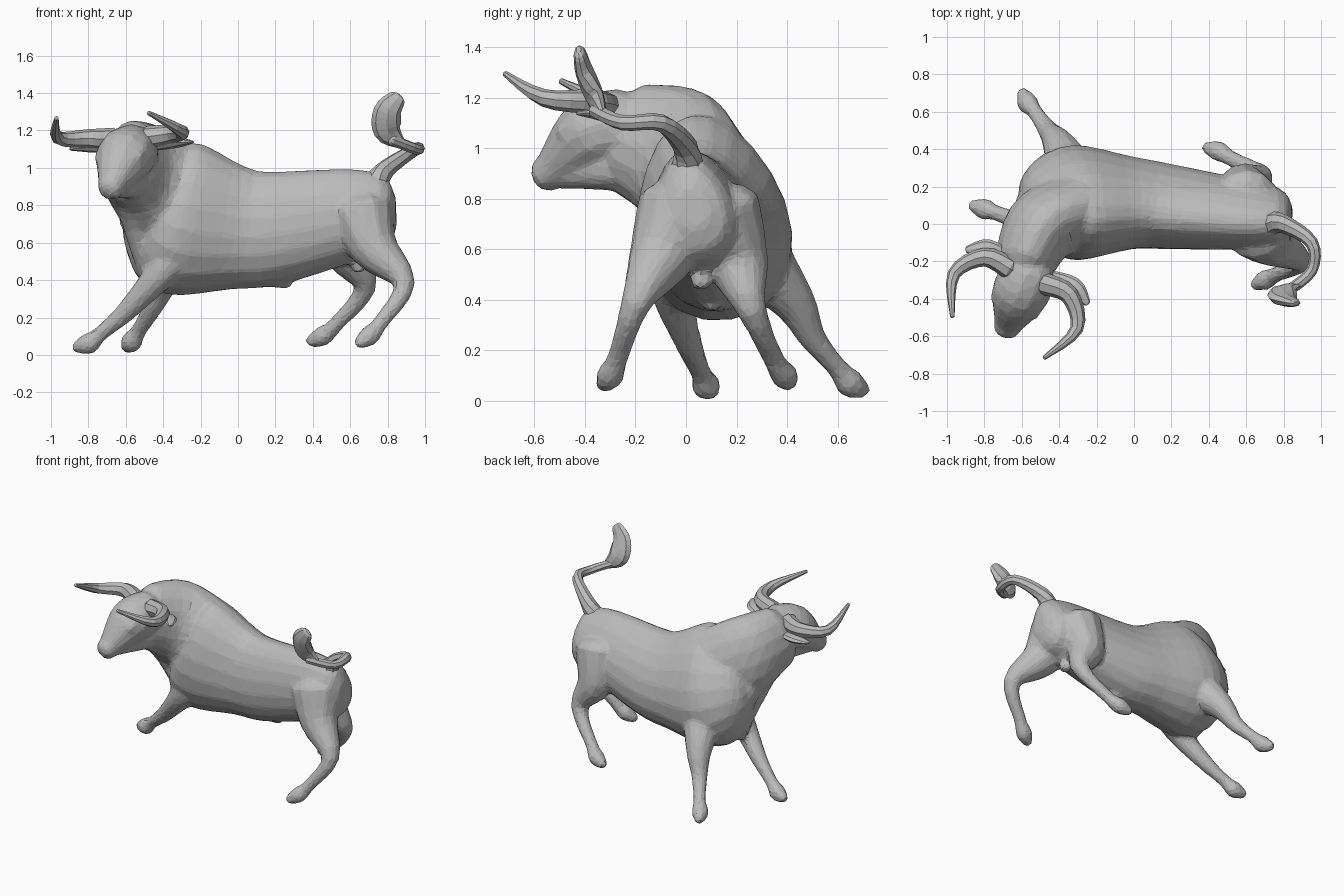
import bpy
import bmesh
import math
from mathutils import Matrix, Vector

cube = bpy.data.objects.get("Cube")
if cube:
    bpy.data.objects.remove(cube, do_unlink=True)

GREY = (.5, .5, .5, 1)
hide = bpy.data.materials.new("grey hide")
hide.use_nodes = True
hide.diffuse_color = GREY
hide.node_tree.nodes["Principled BSDF"].inputs["Base Color"].default_value = GREY

ACROSS = Vector((0, 1, 0))
UPRIGHT = Vector((0, 0, 1))
WORLD = Matrix.Identity(4)
# The head is turned towards its own right and rolled a little
HEAD = (Matrix.Translation((-.57, -.28, 1.1))
        @ Matrix.Rotation(math.radians(-24), 4, 'Z')
        @ Matrix.Rotation(math.radians(-3), 4, 'Y'))


def smooth_path(rows, steps):
    """Hermite spline through position and radius together."""
    padded = [rows[0], *rows, rows[-1]]
    result = []
    for before, start, end, after in zip(padded, padded[1:], padded[2:], padded[3:]):
        leave = (end - before) / 2
        arrive = (after - start) / 2
        for step in range(steps):
            t = step / steps
            ease = t * t * (3 - 2 * t)
            result.append(start.lerp(end, ease)
                          + leave * t * (1 - t) ** 2
                          - arrive * t * t * (1 - t))
    return result + [rows[-1]]


def dome(row, neighbour):
    """Two shrinking rings that round off the end of a tube."""
    outward = (row - neighbour).to_3d().normalized() * row.w
    return [Vector((*(row.to_3d() + outward * reach), row.w * shrink))
            for reach, shrink in ((.3, .8), (.5, .4))]


def tube(bm, points, radii, flat=1, pinch=0, up=UPRIGHT, frame=WORLD, sides=12, steps=4):
    """Loft rings along a path; flat is height over width, pinch narrows the top."""
    rows = smooth_path([Vector((*p, r)) for p, r in zip(points, radii)], steps)
    rows = dome(rows[0], rows[1])[::-1] + rows + dome(rows[-1], rows[-2])
    centres = [row.to_3d() for row in rows]
    rings = []
    for i, centre in enumerate(centres):
        ahead = centres[min(i + 1, len(centres) - 1)]
        behind = centres[max(i - 1, 0)]
        tangent = (ahead - behind).normalized()
        side = tangent.cross(up).normalized()
        top = side.cross(tangent) * flat
        ring = []
        for k in range(sides):
            angle = math.tau * k / sides
            rise = math.sin(angle)
            offset = side * math.cos(angle) * (1 - pinch * rise) + top * rise
            ring.append(bm.verts.new(frame @ (centre + offset * rows[i].w)))
        rings.append(ring)
    faces = [bm.faces.new(rings[0]), bm.faces.new(rings[-1])]
    for ring, following in zip(rings, rings[1:]):
        for k in range(sides):
            faces.append(bm.faces.new((ring[k - 1], ring[k], following[k], following[k - 1])))
    bmesh.ops.recalc_face_normals(bm, faces=faces)


def finish(bm, name):
    mesh = bpy.data.meshes.new(name)
    bm.to_mesh(mesh)
    bm.free()
    mesh.materials.append(hide)
    obj = bpy.data.objects.new(name, mesh)
    bpy.context.collection.objects.link(obj)
    return obj


def part(name, points, radii, **options):
    bm = bmesh.new()
    tube(bm, points, radii, sides=8, **options)
    finish(bm, name)


skin = bmesh.new()

# Barrel, leaning so that the withers sit to one side of the brisket
rump_to_chest = [(.77, .03, .76), (.6, .04, .75), (.2, .08, .68), (0, .1, .68),
                 (-.3, .1, .73), (-.47, .08, .78), (-.55, .05, .8)]
tube(skin, rump_to_chest, [.15, .18, .22, .24, .3, .23, .12],
     flat=1.4, pinch=.2, up=Vector((0, -.2, 1)), sides=20)

# Neck and dewlap
tube(skin, [(-.36, .06, .86), (-.5, -.03, .97), (-.59, -.22, 1.04)], [.21, .2, .16],
     flat=1.4, pinch=.1, sides=16)
tube(skin, [(-.59, -.2, .88), (-.55, -.05, .7), (-.45, .07, .4)], [.07] * 3, up=ACROSS)

# Skull and muzzle, jaw, brow ridges
tube(skin, [(0, .05, 0), (0, -.1, -.05), (0, -.26, -.18), (0, -.31, -.21)],
     [.14, .155, .085, .07], frame=HEAD)
tube(skin, [(0, 0, -.18), (0, -.25, -.2)], [.09, .06], frame=HEAD)
for side in (-1, 1):
    tube(skin, [(side * .1, -.1, 0), (side * .1, -.18, -.05)], [.05, .04], frame=HEAD)

# Legs from shoulder or hip, through knee or hock, pastern and hoof, to toe
fore_radii = [.17, .09, .055, .042, .058, .03]
hind_radii = [.18, .13, .06, .042, .055, .03]
left_foreleg = [(-.3, .2, .65), (-.4, .42, .4), (-.46, .5, .25),
                (-.53, .6, .13), (-.57, .65, .07), (-.6, .71, .04)]
right_foreleg = [(-.3, 0, .6), (-.42, -.05, .43), (-.6, .01, .23),
                 (-.74, .06, .11), (-.8, .08, .06), (-.87, .1, .04)]
left_hind_leg = [(.6, .12, .75), (.59, .2, .55), (.68, .26, .36),
                 (.52, .35, .16), (.45, .39, .1), (.38, .41, .07)]
right_hind_leg = [(.66, -.02, .75), (.73, -.1, .57), (.89, -.2, .38),
                  (.76, -.27, .17), (.7, -.3, .1), (.64, -.33, .06)]
for leg in (left_foreleg, right_foreleg):
    tube(skin, leg, fore_radii, up=ACROSS)
for leg in (left_hind_leg, right_hind_leg):
    tube(skin, leg, hind_radii, up=ACROSS)

# Sheath under the belly, and the sac between the hind legs
tube(skin, [(.1, .1, .43), (.27, .1, .38)], [.06, .03])
tube(skin, [(.6, .05, .6), (.65, .06, .46)], [.05, .04], up=ACROSS)

# Weld everything so far into one faceted hide
body = finish(skin, "body")
weld = body.modifiers.new("weld", 'REMESH')
weld.mode = 'VOXEL'
weld.voxel_size = .014
relax = body.modifiers.new("relax", 'SMOOTH')
relax.iterations = 8
facets = body.modifiers.new("facets", 'DECIMATE')
facets.ratio = .08

# Mirrored horns and ears, in the frame of the head
for name, side in (("left", 1), ("right", -1)):
    horn = [(.1, 0, .06), (.25, 0, .07), (.36, -.15, .08), (.27, -.36, .18)]
    ear = [(.1, .05, 0), (.25, .05, .02), (.35, 0, .02)]
    part(name + "_horn", [(side * x, y, z) for x, y, z in horn],
         [.06, .05, .035, .012], frame=HEAD)
    part(name + "_ear", [(side * x, y, z) for x, y, z in ear],
         [.03, .05, .02], flat=.5, frame=HEAD)

# Tail curling round to a flat upright tuft
part("tail", [(.72, 0, .9), (.8, 0, 1), (.95, -.1, 1.1), (.95, -.25, 1.1), (.82, -.36, 1.15)],
     [.07, .05, .035, .03, .03])
part("tail_tuft", [(.87, -.33, 1.13), (.8, -.36, 1.2), (.8, -.4, 1.3), (.85, -.42, 1.37)],
     [.03, .075, .075, .05], flat=.5, up=ACROSS)
